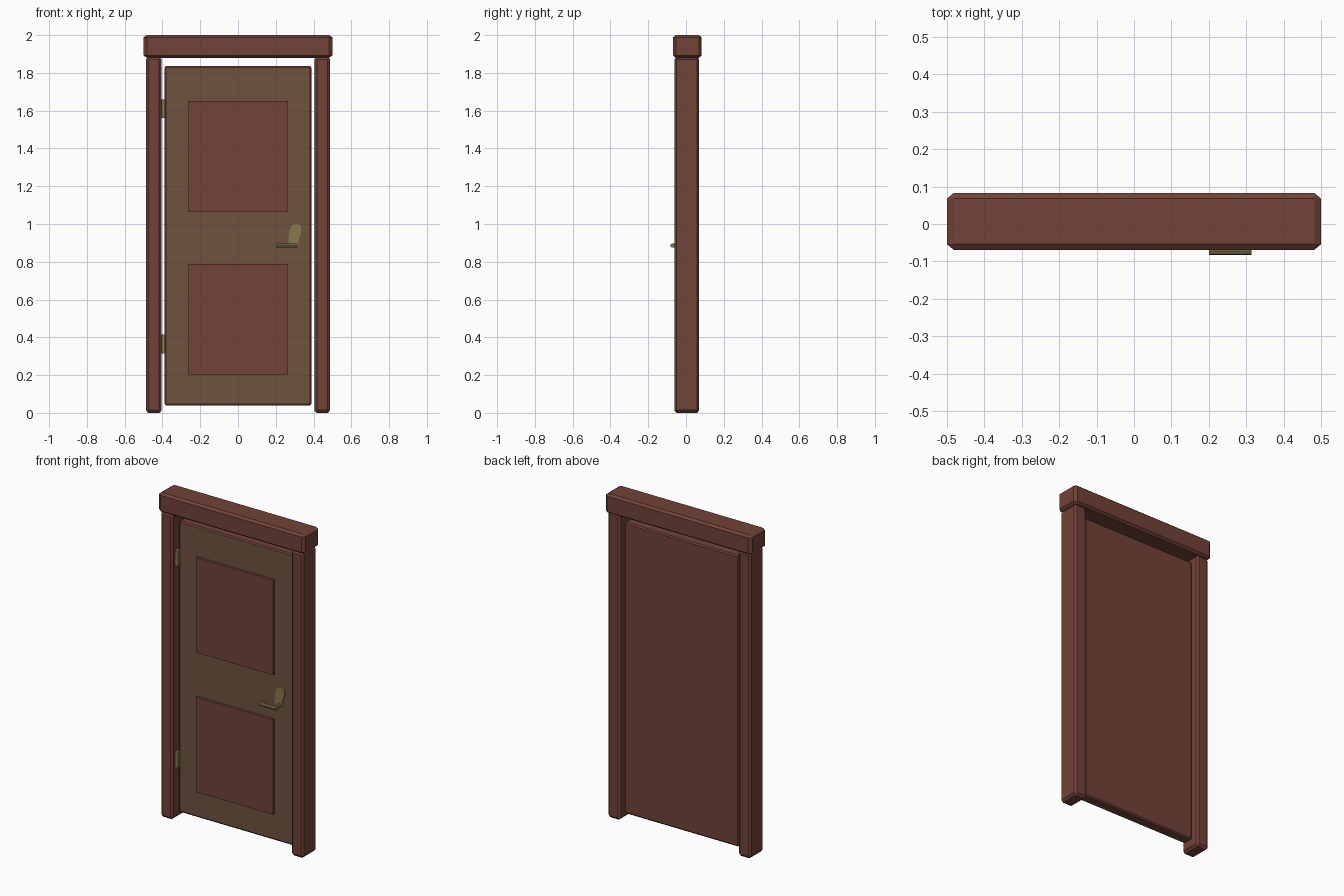
import bpy, bmesh, math
from mathutils import Matrix, Vector

if "Cube" in bpy.data.objects:
    bpy.data.objects.remove(bpy.data.objects["Cube"])


def material(name, rgb):
    m = bpy.data.materials.new(name)
    lin = [((c / 255 + 0.055) / 1.055) ** 2.4 for c in rgb]
    m.diffuse_color = (*lin, 1)
    m.use_nodes = True
    m.node_tree.nodes["Principled BSDF"].inputs["Base Color"].default_value = m.diffuse_color
    return m


RED = material("red brown wood", (114, 66, 56))
BROWN = material("brown wood", (110, 82, 63))
BRASS = material("aged brass", (136, 118, 80))


def finish(name, bm, *mats):
    bmesh.ops.recalc_face_normals(bm, faces=bm.faces)
    me = bpy.data.meshes.new(name)
    bm.to_mesh(me)
    bm.free()
    for m in mats:
        me.materials.append(m)
    ob = bpy.data.objects.new(name, me)
    bpy.context.collection.objects.link(ob)
    return ob


def box(name, lo, hi, mats, bevel=None, front_slot=0):
    """Box between two corners, chamfered by a separate amount per axis."""
    lo, hi = Vector(lo), Vector(hi)
    unit = Vector(bevel or (1, 1, 1))
    size = [(hi[i] - lo[i]) / unit[i] for i in range(3)]
    bm = bmesh.new()
    bmesh.ops.create_cube(bm, size=1)
    bmesh.ops.scale(bm, vec=size, verts=bm.verts)
    if bevel:
        bmesh.ops.bevel(bm, geom=list(bm.edges), offset=1, segments=1,
                        affect='EDGES', profile=0.5)
    bmesh.ops.scale(bm, vec=unit, verts=bm.verts)
    bmesh.ops.translate(bm, vec=(lo + hi) / 2, verts=bm.verts)
    bm.normal_update()
    for f in bm.faces:
        if f.normal.y < -0.99:
            f.material_index = front_slot
    return finish(name, bm, *mats)


def rod(name, a, b, radius, sides=8):
    a, b = Vector(a), Vector(b)
    d = b - a
    bm = bmesh.new()
    rot = d.to_track_quat('Z', 'Y').to_matrix().to_4x4()
    bmesh.ops.create_cone(bm, cap_ends=True, segments=sides, radius1=radius,
                          radius2=radius, depth=d.length,
                          matrix=Matrix.Translation((a + b) / 2) @ rot)
    return finish(name, bm, BRASS)


# Frame
box("lintel", (-0.5, -0.069, 1.88), (0.5, 0.083, 2.0), [RED], (0.018, 0.015, 0.012))
for side, x0 in (("left", -0.488), ("right", 0.404)):
    box(side + "_jamb", (x0, -0.062, 0), (x0 + 0.084, 0.07, 1.885), [RED],
        (0.013, 0.011, 0.014))

# Door leaf with a brown front face
box("door_leaf", (-0.388, -0.02, 0.04), (0.388, 0.043, 1.836), [RED, BROWN],
    (0.006, 0.006, 0.008), front_slot=1)

# Raised panels
for name, z0 in (("lower_panel", 0.203), ("upper_panel", 1.064)):
    box(name, (-0.262, -0.035, z0), (0.262, -0.015, z0 + 0.586), [RED])

# Hinges in the gap beside the leaf
for name, z0 in (("lower_hinge", 0.315), ("upper_hinge", 1.56)):
    box(name, (-0.406, -0.036, z0), (-0.386, -0.012, z0 + 0.1), [BRASS])

# Handle backplate: rounded outline, extruded
outline = [(0.268, 0.875), (0.318, 0.875), (0.322, 0.92), (0.334, 0.95), (0.333, 0.99),
           (0.318, 1.0), (0.29, 0.997), (0.274, 0.975), (0.266, 0.93)]
bm = bmesh.new()
face = bm.faces.new([bm.verts.new((x, -0.024, z)) for x, z in outline])
ext = bmesh.ops.extrude_face_region(bm, geom=[face])
bmesh.ops.translate(bm, vec=(0, 0.008, 0),
                    verts=[g for g in ext["geom"] if isinstance(g, bmesh.types.BMVert)])
finish("handle_plate", bm, BRASS)

# Lever with its stem and short return
rod("handle_lever", (0.2, -0.072, 0.886), (0.314, -0.072, 0.886), 0.0115)
rod("handle_stem", (0.303, -0.072, 0.886), (0.303, -0.018, 0.886), 0.0105)
rod("handle_return", (0.2105, -0.072, 0.886), (0.2105, -0.045, 0.886), 0.0100)
